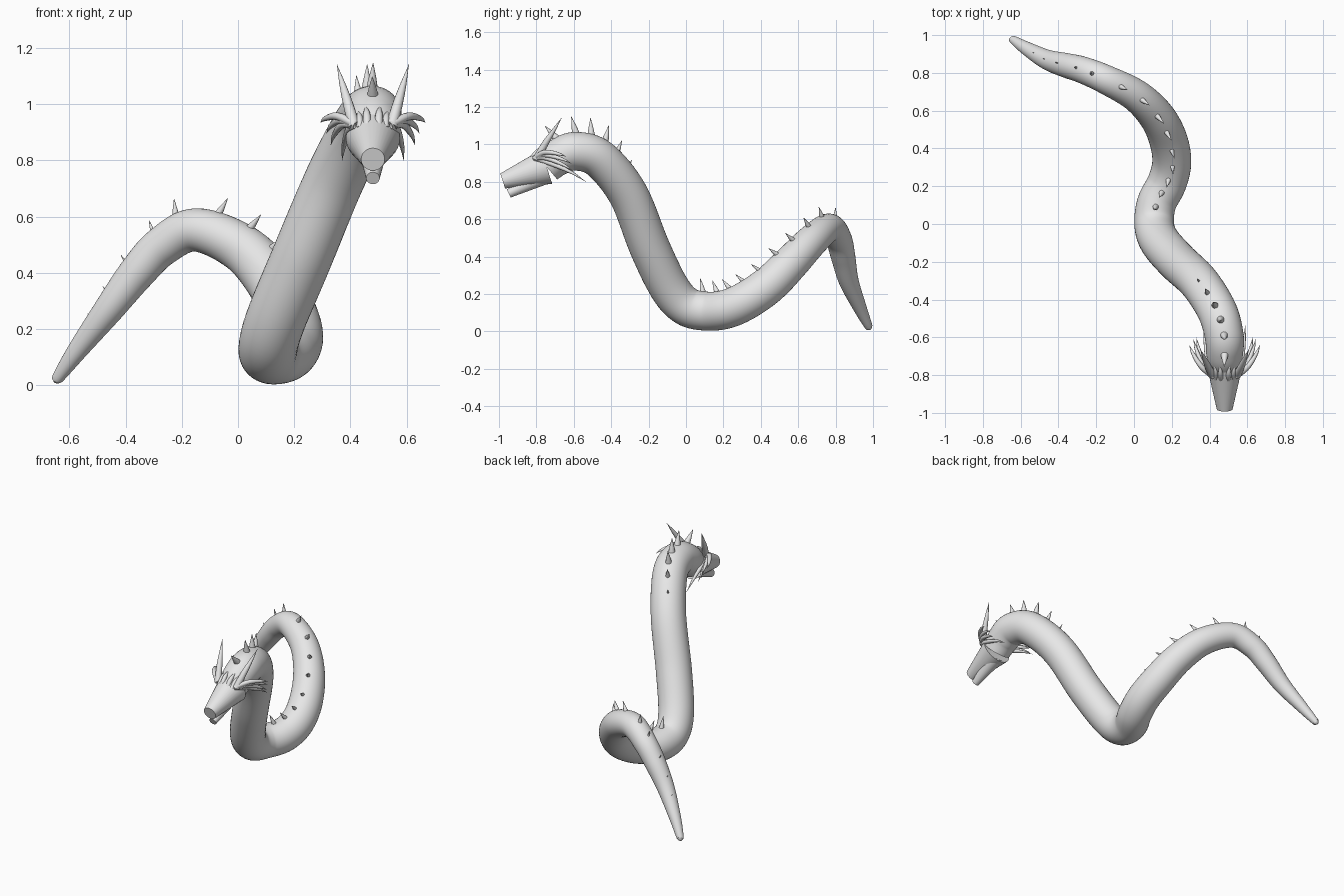
import bpy, bmesh, math
from mathutils import Vector

if "Cube" in bpy.data.objects:
    bpy.data.objects.remove(bpy.data.objects["Cube"])

grey = bpy.data.materials.new("plain grey")
grey.diffuse_color = (0.8, 0.8, 0.8, 1)
grey.use_nodes = True
grey.node_tree.nodes["Principled BSDF"].inputs["Base Color"].default_value = grey.diffuse_color


def smooth_path(pts, steps):
    """Catmull-Rom samples of (x, y, z, radius) points."""
    p = [Vector(q) for q in pts]
    p = [2 * p[0] - p[1]] + p + [2 * p[-1] - p[-2]]
    out = []
    for i in range(1, len(p) - 2):
        a, b, c, d = p[i - 1:i + 3]
        for k in range(steps):
            t = k / steps
            out.append(0.5 * (2 * b + (c - a) * t + (2 * a - 5 * b + 4 * c - d) * t * t
                              + (3 * b - a - 3 * c + d) * t ** 3))
    return out + [p[-2]]


def add_tube(bm, path, sides):
    """Sweep a circle of varying radius along the path, with closed ends."""
    rings = []
    for i, q in enumerate(path):
        t = (path[min(i + 1, len(path) - 1)] - path[max(i - 1, 0)]).to_3d().normalized()
        rot = t.to_track_quat('Z', 'Y')
        r = max(q[3], 0.0008)
        ring = []
        for k in range(sides):
            a = 2 * math.pi * k / sides
            ring.append(bm.verts.new(q.to_3d() + rot @ Vector((r * math.cos(a), r * math.sin(a), 0))))
        rings.append(ring)
    for a, b in zip(rings, rings[1:]):
        for k in range(sides):
            n = (k + 1) % sides
            bm.faces.new((a[k], a[n], b[n], b[k]))
    bm.faces.new(rings[0][::-1])
    bm.faces.new(rings[-1])


def make(name, paths, sides):
    bm = bmesh.new()
    for path in paths:
        add_tube(bm, path, sides)
    bmesh.ops.recalc_face_normals(bm, faces=bm.faces)
    me = bpy.data.meshes.new(name)
    bm.to_mesh(me)
    bm.free()
    me.materials.append(grey)
    ob = bpy.data.objects.new(name, me)
    bpy.context.collection.objects.link(ob)
    return ob


# Body: neck to tail tip
body = smooth_path([
    (.48, -.745, .88, .088), (.48, -.68, .932, .098), (.477, -.59, .963, .103), (.44, -.46, .92, .105),
    (.345, -.31, .735, .106), (.225, -.195, .45, .108), (.135, -.09, .235, .107), (.107, 0, .135, .105),
    (.12, .11, .108, .104), (.175, .22, .12, .104), (.2, .33, .17, .103), (.18, .45, .255, .101),
    (.12, .57, .375, .095), (.01, .68, .49, .086), (-.15, .765, .553, .077), (-.27, .815, .495, .071),
    (-.36, .84, .40, .065), (-.46, .87, .27, .053), (-.57, .93, .126, .036), (-.635, .972, .035, .023),
    (-.645, .98, .02, .017), (-.652, .985, .012, .006)], 8)
make("body", [body], 40)

# Head: tapered upper and lower jaws
make("upper_jaw", [[Vector((.48, -.98, .804, .042)), Vector((.48, -.745, .88, .088 + .008))]], 32)
make("lower_jaw", [[Vector((.48, -.948, .737, .024)), Vector((.48, -.74, .843, .052))]], 24)


# Horns and swept whiskers, mirrored about the head centre
def both_sides(pts):
    return [smooth_path([(.48 + s * x, y, z, r) for x, y, z, r in pts], 6) for s in (-1, 1)]


make("horns", both_sides([(.066, -.80, .92, .021), (.088, -.755, 1.0, .018),
                          (.108, -.71, 1.07, .011), (.128, -.665, 1.142, 0)]), 14)
whiskers = []
for x, y, z in ((.187, -.64, .935), (.165, -.61, .897), (.15, -.60, .855), (.11, -.535, .80)):
    whiskers += both_sides([(.06, -.81, .925, .014), (.06 + (x - .06) * .5, -.755, z * .35 + .95 * .65 + .012, .014),
                            (.06 + (x - .06) * .85, -.755 + (y + .755) * .6, z * .7 + .95 * .3 + .01, .009),
                            (x, y, z, 0)])
make("whiskers", whiskers, 10)

# Small brow spikes between the horns
make("brow_spikes", both_sides([(.02, -.83, .915, .014), (.022, -.79, .965, .013), (.026, -.74, .995, 0)])
     + both_sides([(.045, -.82, .915, .013), (.048, -.78, .955, .011), (.055, -.73, .98, 0)]), 10)


# Back spines standing on the body, leaning towards the head
def spine(y, h):
    i = min(range(1, len(body) - 1), key=lambda n: abs(body[n].y - y))
    t = (body[i + 1] - body[i - 1]).to_3d().normalized()
    up = (Vector((0, 0, 1)) - t * t.z).normalized()
    base = body[i].to_3d() + up * (body[i].w - .012)
    tip = base + (up - t * .3).normalized() * (h + .012)
    mid = base.lerp(tip, .4)
    w = .25 * h
    return [Vector((*base, w)), Vector((*mid, w * .68)), Vector((*tip, 0))]


neck = [(-.645, .085), (-.59, .085), (-.535, .085), (-.48, .08), (-.42, .06), (-.37, .03)]
back = [(.08, .07), (.18, .065), (.27, .06), (.36, .05), (.45, .05), (.54, .058), (.615, .062),
        (.685, .062), (.735, .06), (.785, .052), (.815, .035), (.84, .022), (.86, .014), (.89, .01)]
make("neck_spines", [spine(*s) for s in neck], 12)
make("back_spines", [spine(*s) for s in back], 12)

bpy.ops.object.select_all(action='SELECT')
bpy.context.view_layer.objects.active = bpy.data.objects["body"]
bpy.ops.object.shade_smooth_by_angle(angle=math.radians(40))
